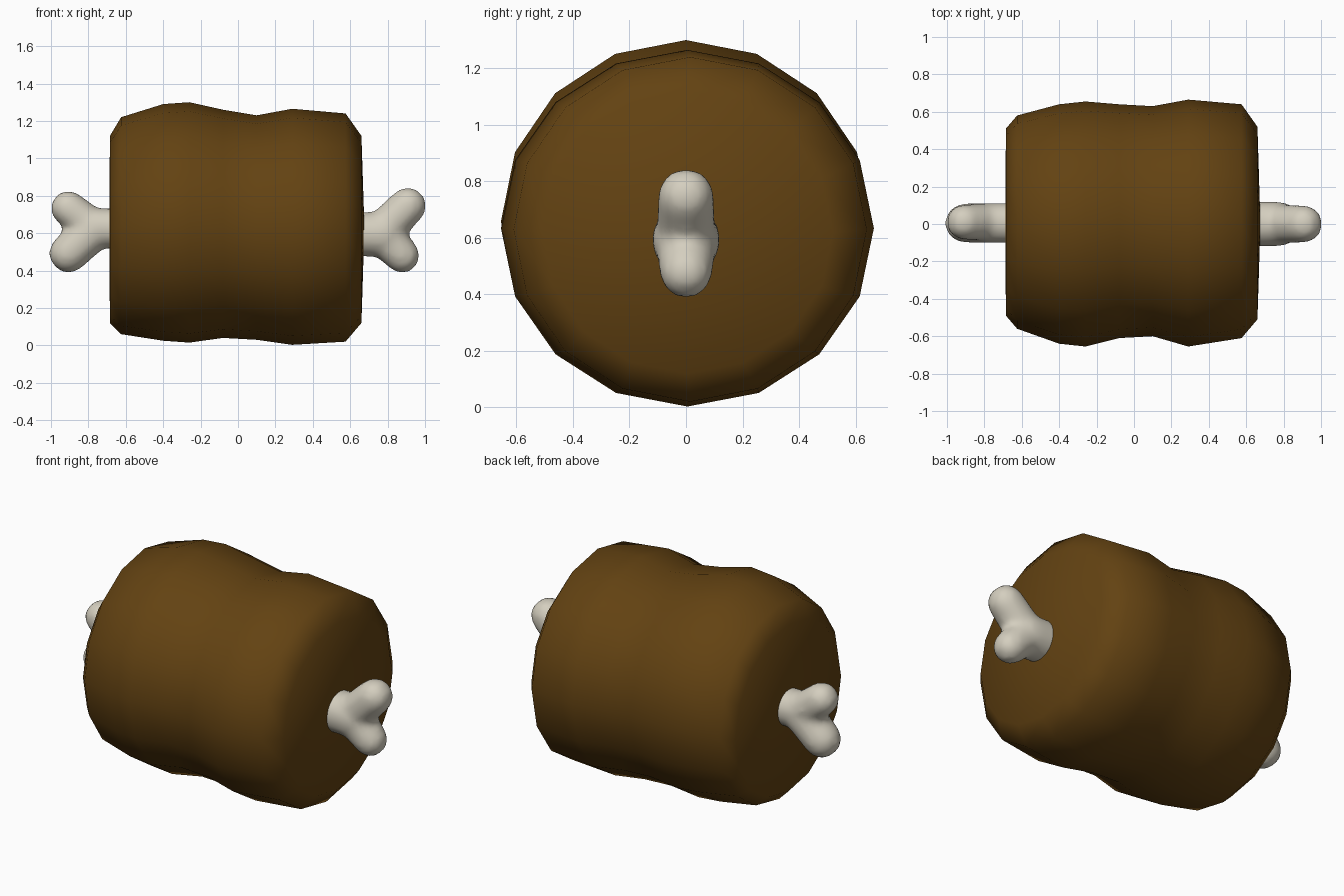
import bpy, bmesh, math
from mathutils import Vector

if "Cube" in bpy.data.objects:
    bpy.data.objects.remove(bpy.data.objects["Cube"])


def material(name, rgb):
    m = bpy.data.materials.new(name)
    m.diffuse_color = (*rgb, 1)
    m.use_nodes = True
    m.node_tree.nodes["Principled BSDF"].inputs["Base Color"].default_value = m.diffuse_color
    return m


brown = material("roast brown", (0.125, 0.055, 0.006))
ivory = material("bone ivory", (0.66, 0.62, 0.52))


def finish(name, bm, mat):
    bmesh.ops.recalc_face_normals(bm, faces=bm.faces)
    me = bpy.data.meshes.new(name)
    bm.to_mesh(me)
    bm.free()
    me.materials.append(mat)
    for p in me.polygons:
        p.use_smooth = True
    ob = bpy.data.objects.new(name, me)
    bpy.context.collection.objects.link(ob)
    return ob


# Meat: 16-sided rings along x, each given as x, top z, bottom z, back y, front y
RINGS = [(-0.685, 1.12, 0.12, 0.51, -0.49), (-0.625, 1.22, 0.06, 0.58, -0.56),
         (-0.40, 1.29, 0.025, 0.64, -0.64), (-0.26, 1.30, 0.015, 0.655, -0.655),
         (-0.08, 1.26, 0.04, 0.64, -0.61), (0.10, 1.23, 0.03, 0.63, -0.60),
         (0.29, 1.265, 0.003, 0.665, -0.655), (0.575, 1.24, 0.02, 0.64, -0.61),
         (0.66, 1.12, 0.12, 0.52, -0.51)]
N = 16
bm = bmesh.new()
loops = []
for x, zt, zb, yb, yf in RINGS:
    cy, cz, ry, rz = (yb + yf) / 2, (zt + zb) / 2, (yb - yf) / 2, (zt - zb) / 2
    loops.append([bm.verts.new((x, cy + ry * math.cos(a), cz + rz * math.sin(a)))
                  for a in (2 * math.pi * i / N for i in range(N))])
for a, b in zip(loops, loops[1:]):
    for i in range(N):
        j = (i + 1) % N
        bm.faces.new((a[i], a[j], b[j], b[i]))
# Nearly flat cut ends
for loop, x in ((loops[0], -0.688), (loops[-1], 0.676)):
    hub = bm.verts.new((x, 0, 0.63))
    for i in range(N):
        bm.faces.new((loop[i], loop[(i + 1) % N], hub))
finish("meat", bm, brown)


# Bone: shaft and four knuckles as rounded limbs, fused by a voxel remesh
def limb(bm, p, q, r0, r1):
    p, q = Vector(p), Vector(q)
    d = q - p
    rot = d.to_track_quat('Z', 'Y')
    rows = [(math.sin(t) * r0, -math.cos(t) * r0) for t in (0.4, 0.8, 1.2, math.pi / 2)]
    rows += [(math.cos(t) * r1, d.length + math.sin(t) * r1) for t in (0, 0.4, 0.8, 1.2)]
    rings = [[bm.verts.new(p + rot @ Vector((r * math.cos(a), r * math.sin(a), h)))
              for a in (2 * math.pi * i / N for i in range(N))] for r, h in rows]
    for a, b in zip(rings, rings[1:]):
        for i in range(N):
            j = (i + 1) % N
            bm.faces.new((a[i], a[j], b[j], b[i]))
    bm.faces.new(rings[0][::-1])
    bm.faces.new(rings[-1])


bm = bmesh.new()
limb(bm, (-0.78, 0.005, 0.628), (0.77, 0, 0.592), 0.108, 0.122)
limb(bm, (-0.79, 0.01, 0.64), (-0.907, 0.01, 0.733), 0.10, 0.096)
limb(bm, (-0.78, 0.005, 0.61), (-0.906, 0.005, 0.492), 0.11, 0.106)
limb(bm, (0.78, 0, 0.62), (0.908, 0, 0.746), 0.105, 0.101)
limb(bm, (0.78, 0, 0.58), (0.878, 0, 0.48), 0.11, 0.095)
bone = finish("bone", bm, ivory)
fuse = bone.modifiers.new("fuse", 'REMESH')
fuse.mode = 'VOXEL'
fuse.voxel_size = 0.018
fuse.use_smooth_shade = True
soft = bone.modifiers.new("soften", 'SMOOTH')
soft.factor = 0.5
soft.iterations = 12
